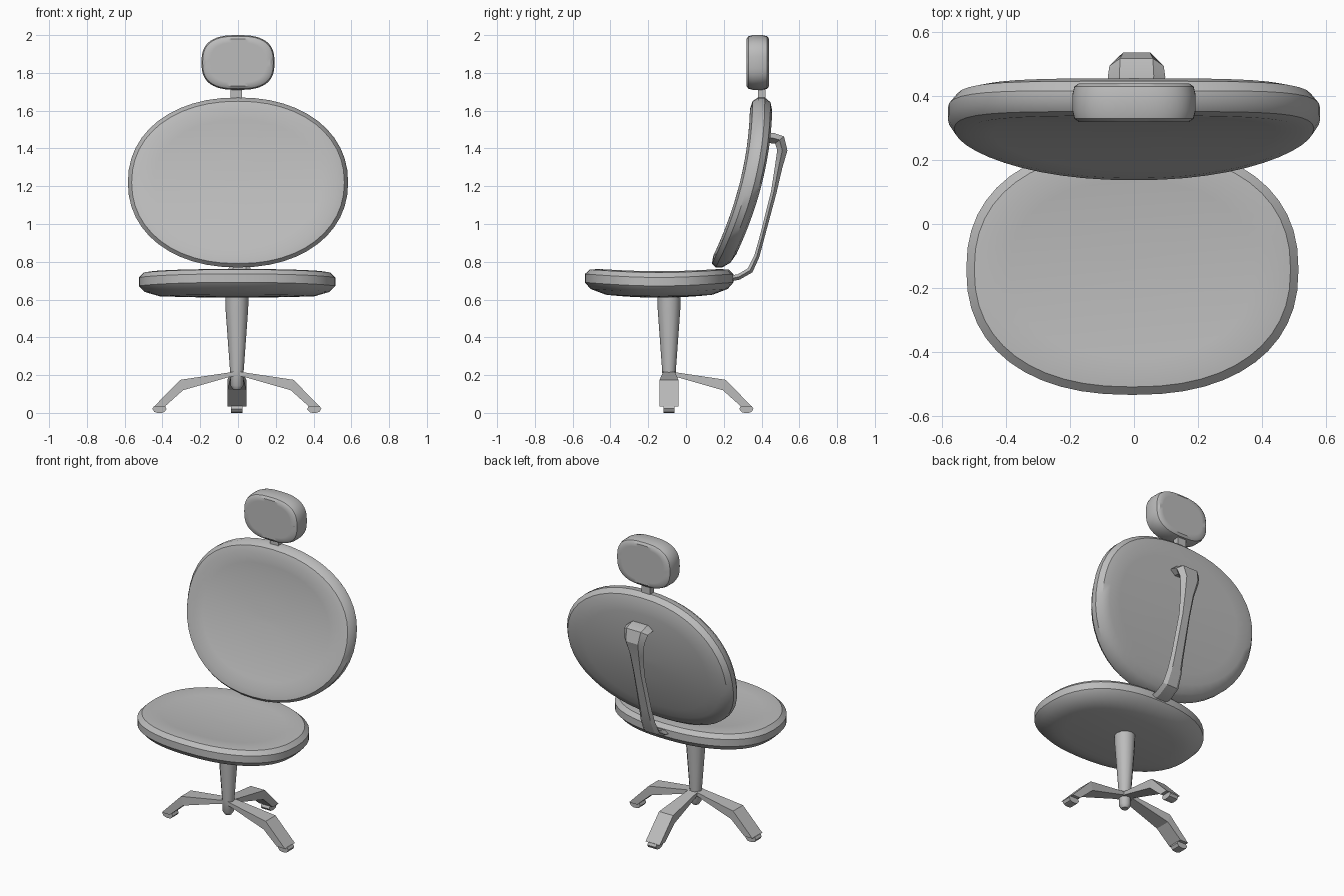
import bpy
import bmesh
from math import cos, sin, pi, copysign
from mathutils import Vector, Matrix

if "Cube" in bpy.data.objects:
    bpy.data.objects.remove(bpy.data.objects["Cube"], do_unlink=True)

grey = bpy.data.materials.new("plain grey")
grey.use_nodes = True
grey.diffuse_color = (0.5, 0.5, 0.5, 1)
grey.node_tree.nodes["Principled BSDF"].inputs["Base Color"].default_value = grey.diffuse_color


def loft(name, rings, smooth=35):
    """Skin a row of equal-sided rings and close both ends."""
    bm = bmesh.new()
    loops = [[bm.verts.new(p) for p in ring] for ring in rings]
    n = len(loops[0])
    for a, b in zip(loops, loops[1:]):
        for i in range(n):
            j = (i + 1) % n
            bm.faces.new((a[i], a[j], b[j], b[i]))
    bm.faces.new(loops[0][::-1])
    bm.faces.new(loops[-1])
    bmesh.ops.recalc_face_normals(bm, faces=bm.faces)
    mesh = bpy.data.meshes.new(name)
    bm.to_mesh(mesh)
    bm.free()
    mesh.materials.append(grey)
    obj = bpy.data.objects.new(name, mesh)
    bpy.context.collection.objects.link(obj)
    if smooth:
        bpy.ops.object.select_all(action='DESELECT')
        obj.select_set(True)
        bpy.context.view_layer.objects.active = obj
        bpy.ops.object.shade_smooth_by_angle(angle=smooth * pi / 180)
    return obj


def cushion(name, hu, hv, power, rim, place, sides=48):
    """Rounded pad: rim is (inset, height) from top to bottom, place bends it into position."""
    fill = [0.05, 0.3, 0.5, 0.7, 0.85]

    def ring(su, sv, w):
        pts = []
        for i in range(sides):
            c, s = cos(2 * pi * i / sides), sin(2 * pi * i / sides)
            u = copysign(abs(c) ** (2 / power), c) * su
            v = copysign(abs(s) ** (2 / power), s) * sv
            pts.append(place(u, v, w))
        return pts

    def cap(inset, w):
        return [ring((hu - inset) * f, (hv - inset) * f, w) for f in fill]

    body = [ring(hu - i, hv - i, w) for i, w in rim]
    return loft(name, cap(*rim[0]) + body + cap(*rim[-1])[::-1])


# Seat, dished from front to back
cushion("seat", 0.52, 0.393, 2.3,
        [(0.07, 0.066), (0.025, 0.057), (0, 0.03), (0, -0.015), (0.03, -0.045), (0.11, -0.065)],
        lambda u, v, w: (u - 0.005, v - 0.142, 0.675 + w + 0.03 * (v / 0.39) ** 2 + 0.012 * (u / 0.52) ** 2))


# Backrest, leaning back and straightening towards the top
def back_place(u, v, w):
    z = 1.22 + v
    return (u, 0.397 - 0.21 * ((1.65 - z) / 0.85) ** 2 * (1 if z < 1.65 else 0) - w, z)


cushion("backrest", 0.583, 0.45, 2.15,
        [(0.06, 0.058), (0.02, 0.045), (0, 0.015), (0, -0.02), (0.025, -0.05), (0.07, -0.06)], back_place)

# Headrest and its post
cushion("headrest", 0.193, 0.145, 2.7,
        [(0.02, 0.06), (0.006, 0.05), (0, 0.025), (0, -0.025), (0.006, -0.05), (0.02, -0.06)],
        lambda u, v, w: (u, 0.38 - w, 1.855 + v))
loft("headrest_post",
     [[(x * 0.03 - 0.01, 0.4 + y * 0.02, z) for x, y in ((-1, -1), (1, -1), (1, 1), (-1, 1))]
      for z in (1.62, 1.74)], 0)

# Back brace: a bent bar, (y, z, half width, half thickness)
path = [(0.18, 0.70, 0.06, 0.015), (0.28, 0.72, 0.06, 0.015), (0.34, 0.755, 0.058, 0.016),
        (0.375, 0.83, 0.052, 0.014), (0.40, 0.92, 0.045, 0.013), (0.465, 1.17, 0.04, 0.015),
        (0.49, 1.30, 0.05, 0.02), (0.51, 1.39, 0.07, 0.027), (0.495, 1.445, 0.085, 0.03),
        (0.46, 1.455, 0.09, 0.028), (0.42, 1.455, 0.085, 0.026)]
section = [(-1, 0), (-0.6, 1), (0.6, 1), (1, 0), (0.6, -1), (-0.6, -1)]
bars = []
for k, (y, z, hw, ht) in enumerate(path):
    a, b = path[max(k - 1, 0)], path[min(k + 1, len(path) - 1)]
    along = Vector((0, b[0] - a[0], b[1] - a[1])).normalized()
    across = Vector((1, 0, 0)).cross(along)
    bars.append([Vector((0.008 + s * hw, y, z)) + across * t * ht for s, t in section])
loft("back_brace", bars, 30)

# Central column, tapering to a blunt tip
hub = Vector((-0.006, -0.09, 0))
loft("column",
     [[hub + Vector((r * cos(a * pi / 6), r * sin(a * pi / 6), z)) for a in range(12)]
      for r, z in ((0.02, 0.125), (0.034, 0.145), (0.036, 0.22), (0.06, 0.55), (0.062, 0.64))])

# Three legs with feet: left, right and rear
leg_profile = [(0.0, 0.222, 0.0, 0.195, 0.03), (0.04, 0.214, 0.04, 0.19, 0.032),
               (0.30, 0.175, 0.285, 0.12, 0.05), (0.437, 0.035, 0.38, 0.035, 0.05)]
foot_side = [(0.372, 0.02), (0.385, 0.004), (0.40, 0), (0.42, 0), (0.438, 0.006),
             (0.447, 0.022), (0.438, 0.037), (0.38, 0.037)]
for side, turn in (("left", 0), ("rear", pi / 2), ("right", pi)):
    place = Matrix.Translation(hub) @ Matrix.Rotation(turn, 4, 'Z')
    loft(side + "_leg",
         [[place @ Vector(p) for p in ((ta, -w, tz), (ta, w, tz), (ba, w, bz), (ba, -w, bz))]
          for ta, tz, ba, bz, w in leg_profile], 0)
    loft(side + "_foot",
         [[place @ Vector((r, w, z)) for r, z in foot_side] for w in (-0.03, 0.03)])
